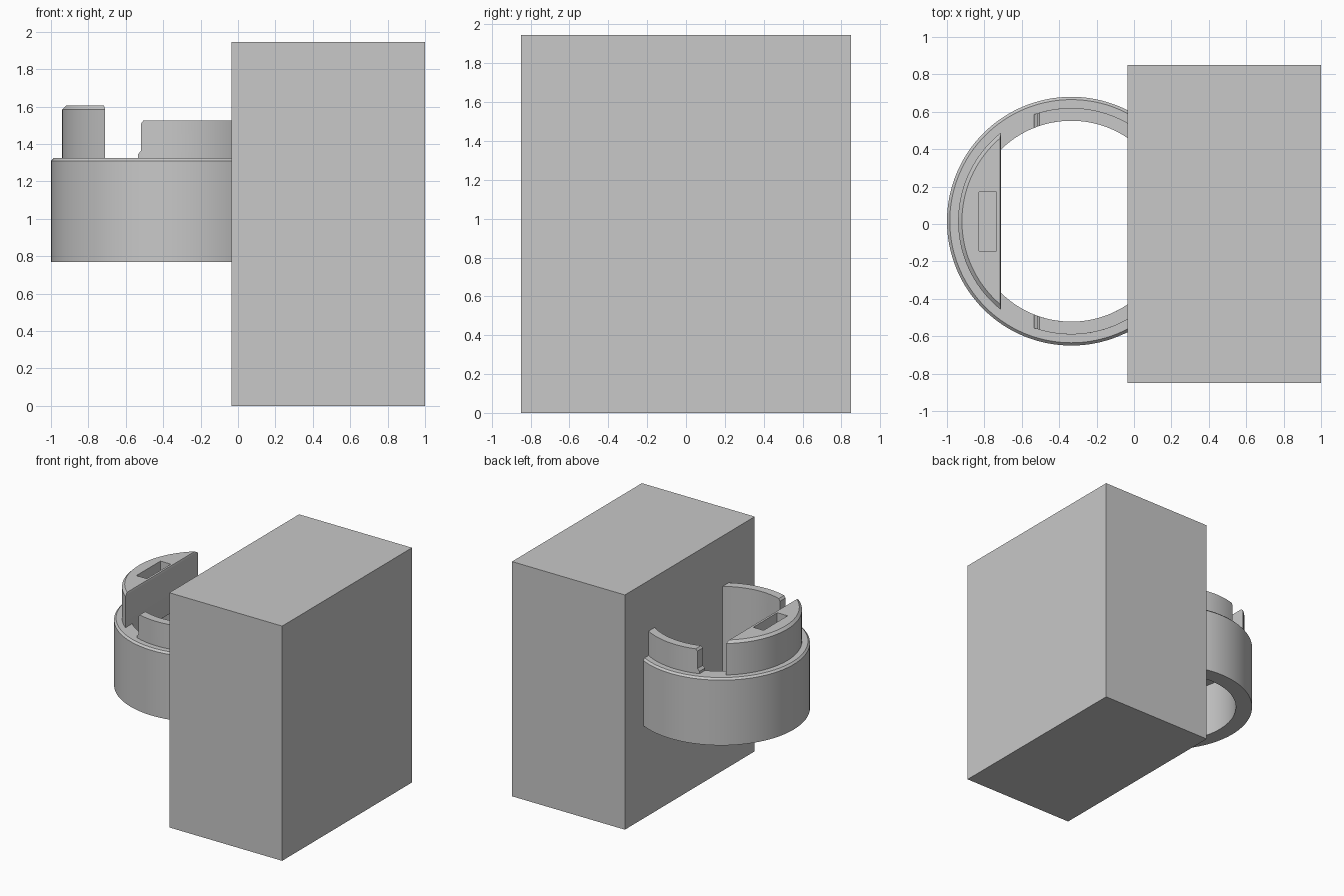
import bpy, bmesh, math

if "Cube" in bpy.data.objects:
    bpy.data.objects.remove(bpy.data.objects["Cube"])

CX, CY = -0.335, 0.015          # centre of the round collar
R_OUT, R_IN, R_TAB = 0.665, 0.537, 0.605

grey = bpy.data.materials.new("light grey")
grey.diffuse_color = (0.58, 0.58, 0.58, 1)
grey.use_nodes = True
grey.node_tree.nodes["Principled BSDF"].inputs["Base Color"].default_value = grey.diffuse_color


def finish(name, bm, smooth=True):
    bmesh.ops.recalc_face_normals(bm, faces=bm.faces)
    mesh = bpy.data.meshes.new(name)
    bm.to_mesh(mesh)
    bm.free()
    mesh.materials.append(grey)
    ob = bpy.data.objects.new(name, mesh)
    bpy.context.collection.objects.link(ob)
    bpy.ops.object.select_all(action='DESELECT')
    ob.select_set(True)
    bpy.context.view_layer.objects.active = ob
    if smooth:
        bpy.ops.object.shade_smooth_by_angle(angle=math.radians(25))
    return ob


def box(name, x0, x1, y0, y1, z0, z1):
    bm = bmesh.new()
    bmesh.ops.create_cube(bm, size=1)
    for v in bm.verts:
        v.co = ((x0 + x1) / 2 + v.co.x * (x1 - x0),
                (y0 + y1) / 2 + v.co.y * (y1 - y0),
                (z0 + z1) / 2 + v.co.z * (z1 - z0))
    return finish(name, bm, False)


def loft(name, layers):
    """Join outlines of equal length, each given as (points, z), and cap both ends."""
    bm = bmesh.new()
    rings = [[bm.verts.new((x, y, z)) for x, y in pts] for pts, z in layers]
    n = len(rings[0])
    for a, b in zip(rings, rings[1:]):
        for i in range(n):
            j = (i + 1) % n
            bm.faces.new((a[i], a[j], b[j], b[i]))
    bm.faces.new(rings[0])
    bm.faces.new(rings[-1])
    return finish(name, bm)


def arc(r, a0, a1, n):
    return [(CX + r * math.cos(a0 + (a1 - a0) * i / n),
             CY + r * math.sin(a0 + (a1 - a0) * i / n)) for i in range(n + 1)]


def segment(r, x):
    """Circle segment cut off by a straight line at x."""
    a = math.acos((x - CX) / r)
    return arc(r, a, 2 * math.pi - a, 48)


def band(r0, r1, x0, x1, side):
    """Curved strip between two radii, cut square at x0 and x1."""
    def run(r, xa, xb):
        return arc(r, side * math.acos((xa - CX) / r), side * math.acos((xb - CX) / r), 24)
    return run(r1, x0, x1) + run(r0, x1, x0)


# Solid block
box("block", -0.035, 1.0, -0.85, 0.85, 0.0, 1.945)

# Round collar with a chamfered upper rim
profile = [(R_IN, 0.77), (R_OUT, 0.77), (R_OUT, 1.31), (R_OUT - 0.015, 1.325), (R_IN, 1.325)]
bm = bmesh.new()
steps = 128
rows = [[bm.verts.new((CX + r * math.cos(2 * math.pi * k / steps),
                       CY + r * math.sin(2 * math.pi * k / steps), z)) for r, z in profile]
        for k in range(steps)]
for k in range(steps):
    a, b = rows[k], rows[(k + 1) % steps]
    for i in range(len(profile)):
        j = (i + 1) % len(profile)
        bm.faces.new((a[i], b[i], b[j], a[j]))
finish("collar", bm)

# Flat-faced tab with a pocket in its top
tab = loft("flat_tab", [
    (segment(0.545, -0.71), 1.22),
    (segment(0.545, -0.71), 1.31),
    (segment(R_TAB, -0.71), 1.31),
    (segment(R_TAB, -0.71), 1.585),
    (segment(R_TAB - 0.02, -0.717), 1.605)])
cutter = box("pocket_cutter", -0.83, -0.735, -0.145, 0.17, 1.49, 1.7)
mod = tab.modifiers.new("pocket", 'BOOLEAN')
mod.operation = 'DIFFERENCE'
mod.solver = 'EXACT'
mod.object = cutter
bpy.context.view_layer.objects.active = tab
bpy.ops.object.modifier_apply(modifier=mod.name)
bpy.data.objects.remove(cutter)

# Curved side tabs with a small foot and a chamfered end
for side, label in ((1, "back"), (-1, "front")):
    loft(label + "_side_tab", [
        (band(R_IN, R_TAB, x0, 0.0, side), z) for x0, z in
        ((-0.535, 1.31), (-0.535, 1.345), (-0.518, 1.365), (-0.518, 1.51), (-0.505, 1.527))])
